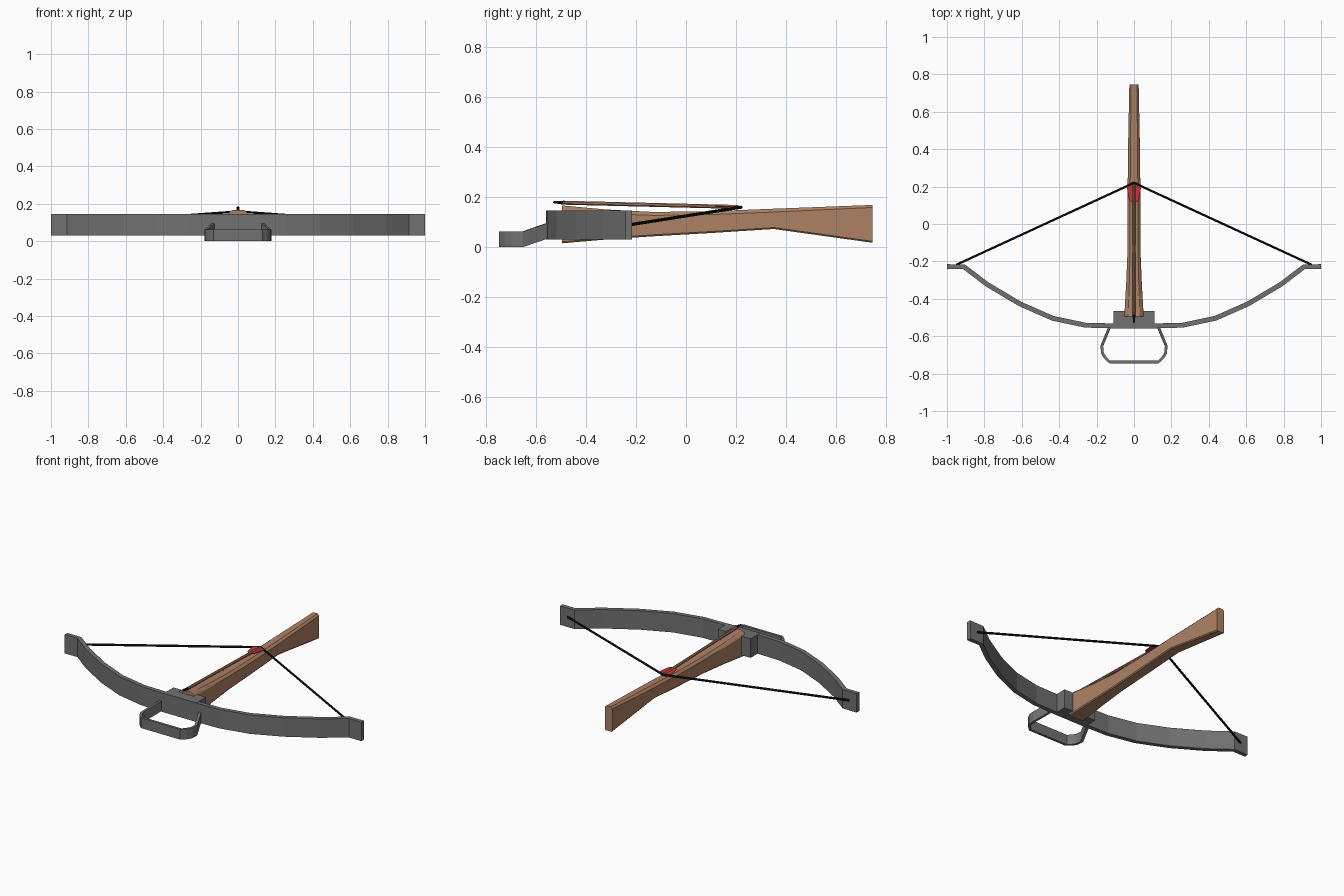
import bpy, bmesh, math
from mathutils import Vector

if "Cube" in bpy.data.objects:
    bpy.data.objects.remove(bpy.data.objects["Cube"])


def material(name, rgb):
    m = bpy.data.materials.new(name)
    m.diffuse_color = (*rgb, 1)
    m.use_nodes = True
    m.node_tree.nodes["Principled BSDF"].inputs["Base Color"].default_value = m.diffuse_color
    return m


WOOD = material("brown wood", (0.42, 0.22, 0.13))
STEEL = material("grey steel", (0.165, 0.165, 0.165))
BLACK = material("black cord", (0.008, 0.008, 0.008))
RED = material("red feather", (0.62, 0.03, 0.03))


def loft(name, rings, mat, smooth=False):
    """Skin a list of equal-sized closed rings and cap both ends."""
    bm = bmesh.new()
    vr = [[bm.verts.new(p) for p in ring] for ring in rings]
    n = len(vr[0])
    for a, b in zip(vr, vr[1:]):
        for i in range(n):
            j = (i + 1) % n
            bm.faces.new((a[i], a[j], b[j], b[i]))
    bm.faces.new(vr[0])
    bm.faces.new(vr[-1])
    bmesh.ops.recalc_face_normals(bm, faces=bm.faces)
    me = bpy.data.meshes.new(name)
    bm.to_mesh(me)
    bm.free()
    me.materials.append(mat)
    ob = bpy.data.objects.new(name, me)
    bpy.context.collection.objects.link(ob)
    if smooth:
        bpy.context.view_layer.objects.active = ob
        ob.select_set(True)
        bpy.ops.object.shade_smooth_by_angle(angle=math.radians(30))
        ob.select_set(False)
    return ob


def band(name, half, thick, height, mat):
    """Upright strip along a half path (x, y, z of lower edge), mirrored in x."""
    path = [Vector((-x, y, z)) for x, y, z in reversed(half)] + [Vector(p) for p in half]
    rings = []
    for i, p in enumerate(path):
        t = path[min(i + 1, len(path) - 1)] - path[max(i - 1, 0)]
        if i in (0, len(path) - 1) and name == "bow_limbs":
            t = Vector((1, 0, 0))
        nrm = Vector((-t.y, t.x, 0)).normalized() * thick / 2
        up = Vector((0, 0, height))
        rings.append([p - nrm, p + nrm, p + nrm + up, p - nrm + up])
    return loft(name, rings, mat)


def rod(name, a, b, r1, r2, mat, sides=8, flat=1.0):
    """Round rod between two points; flat squeezes it sideways."""
    a, b = Vector(a), Vector(b)
    d = (b - a).normalized()
    u = d.cross(Vector((0, 0, 1))).normalized()
    v = u.cross(d)
    rings = []
    for p, r in ((a, r1), (b, r2)):
        rings.append([p + (u * math.cos(k) * flat + v * math.sin(k)) * r
                      for k in (2 * math.pi * (i + 0.5) / sides for i in range(sides))])
    return loft(name, rings, mat)


# Stock: stations of y, half width, bottom z, top z with chamfered corners
stations = [(-0.495, 0.052, 0.015, 0.166), (-0.32, 0.042, 0.03, 0.150),
            (-0.13, 0.034, 0.043, 0.140), (0.10, 0.034, 0.056, 0.143),
            (0.35, 0.033, 0.072, 0.153), (0.745, 0.025, 0.017, 0.168)]
rings = []
for y, w, b, t in stations:
    c = 0.4 * w
    side = [(w - 0.005, b), (w, b + 0.006), (w, t - c), (w - 0.006, t - c * 0.45), (w - c, t)]
    rings.append([(x, y, z) for x, z in side] + [(-x, y, z) for x, z in reversed(side)])
loft("stock", rings, WOOD, True)

# Bow limbs and the mounting block behind them
band("bow_limbs", [(0.10, -0.545, 0.03), (0.26, -0.541, 0.03), (0.435, -0.504, 0.03),
                   (0.61, -0.427, 0.03), (0.785, -0.323, 0.03), (0.91, -0.228, 0.03),
                   (1.0, -0.228, 0.03)], 0.026, 0.115, STEEL)
loft("bow_block", [[(x, -0.557, 0.03), (x, -0.465, 0.03), (x, -0.465, 0.146), (x, -0.557, 0.146)]
                   for x in (-0.11, 0.11)], STEEL)

# Foot stirrup
band("foot_stirrup", [(0.13, -0.738, 0), (0.153, -0.716, 0), (0.169, -0.69, 0),
                      (0.172, -0.652, 0), (0.134, -0.56, 0.032), (0.132, -0.548, 0.034)],
     0.015, 0.062, STEEL)

# Drawn bow string
for s, label in ((-1, "left"), (1, "right")):
    rod("string_" + label, (s * 0.95, -0.218, 0.09), (0, 0.22, 0.159), 0.0065, 0.0065, BLACK)

# Bolt: shaft, point and two flat feathers
rod("bolt_shaft", (0, -0.49, 0.177), (0, 0.21, 0.16), 0.0085, 0.0085, WOOD)
rod("bolt_point", (0, -0.53, 0.179), (0, -0.485, 0.177), 0.004, 0.0088, BLACK)
for s, label in ((-1, "left"), (1, "right")):
    shape = [(0.005, 0.115), (0.024, 0.125), (0.038, 0.195), (0.034, 0.2), (0.005, 0.212)]
    loft("feather_" + label,
         [[(s * x, y, 0.161 - 0.024 * (y - 0.2) + dz) for x, y in shape]
          for dz in (-0.002, 0.002)], RED)
